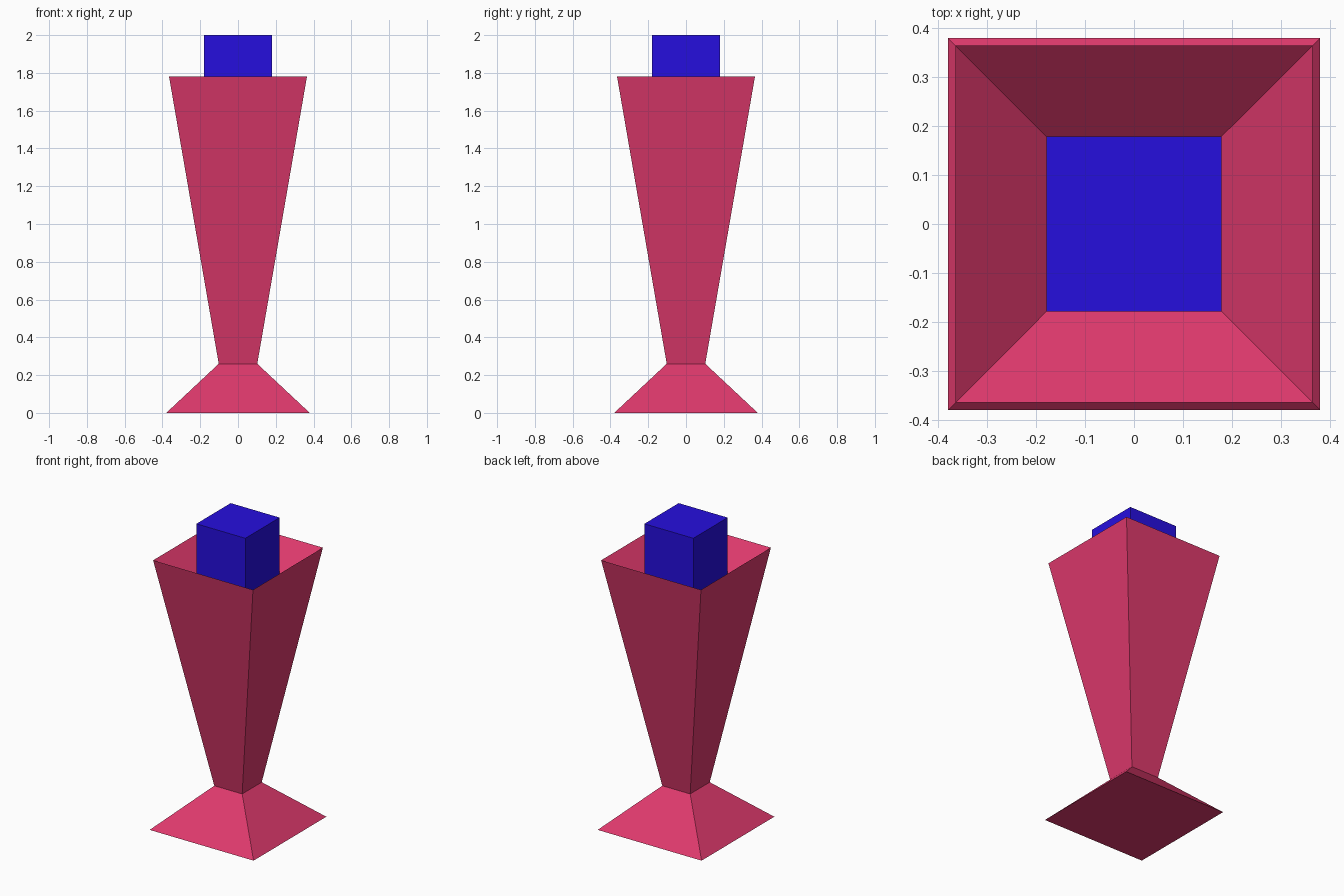
import bpy
import bmesh

if "Cube" in bpy.data.objects:
    bpy.data.objects.remove(bpy.data.objects["Cube"], do_unlink=True)


def make_material(name, color):
    mat = bpy.data.materials.new(name)
    mat.use_nodes = True
    mat.diffuse_color = color
    mat.node_tree.nodes["Principled BSDF"].inputs["Base Color"].default_value = color
    return mat


def square_loft(name, profile, mat, cap_top):
    """Join square rings given as (half width, height) from the bottom up."""
    bm = bmesh.new()
    corners = [(-1, -1), (1, -1), (1, 1), (-1, 1)]
    rings = [[bm.verts.new((x * w, y * w, z)) for x, y in corners]
             for w, z in profile]
    for low, high in zip(rings, rings[1:]):
        for i in range(4):
            j = (i + 1) % 4
            bm.faces.new((low[i], low[j], high[j], high[i]))
    bm.faces.new(rings[0][::-1])
    if cap_top:
        bm.faces.new(rings[-1])
    mesh = bpy.data.meshes.new(name)
    bm.to_mesh(mesh)
    bm.free()
    mesh.materials.append(mat)
    obj = bpy.data.objects.new(name, mesh)
    bpy.context.collection.objects.link(obj)
    return obj


crimson = make_material("crimson", (0.73, 0.041, 0.151, 1))
blue = make_material("deep_blue", (0.0194, 0.0045, 0.73, 1))

BLOCK = 0.179
FLOOR = 1.61

# Flared foot, narrow waist, wide rim and the sloping hollow inside the rim
square_loft("pedestal",
            [(0.38, 0), (0.102, 0.26), (0.365, 1.78), (BLOCK, FLOOR)],
            crimson, cap_top=False)

# Block standing in the hollow
square_loft("top_block", [(BLOCK, FLOOR), (BLOCK, 2)], blue, cap_top=True)
